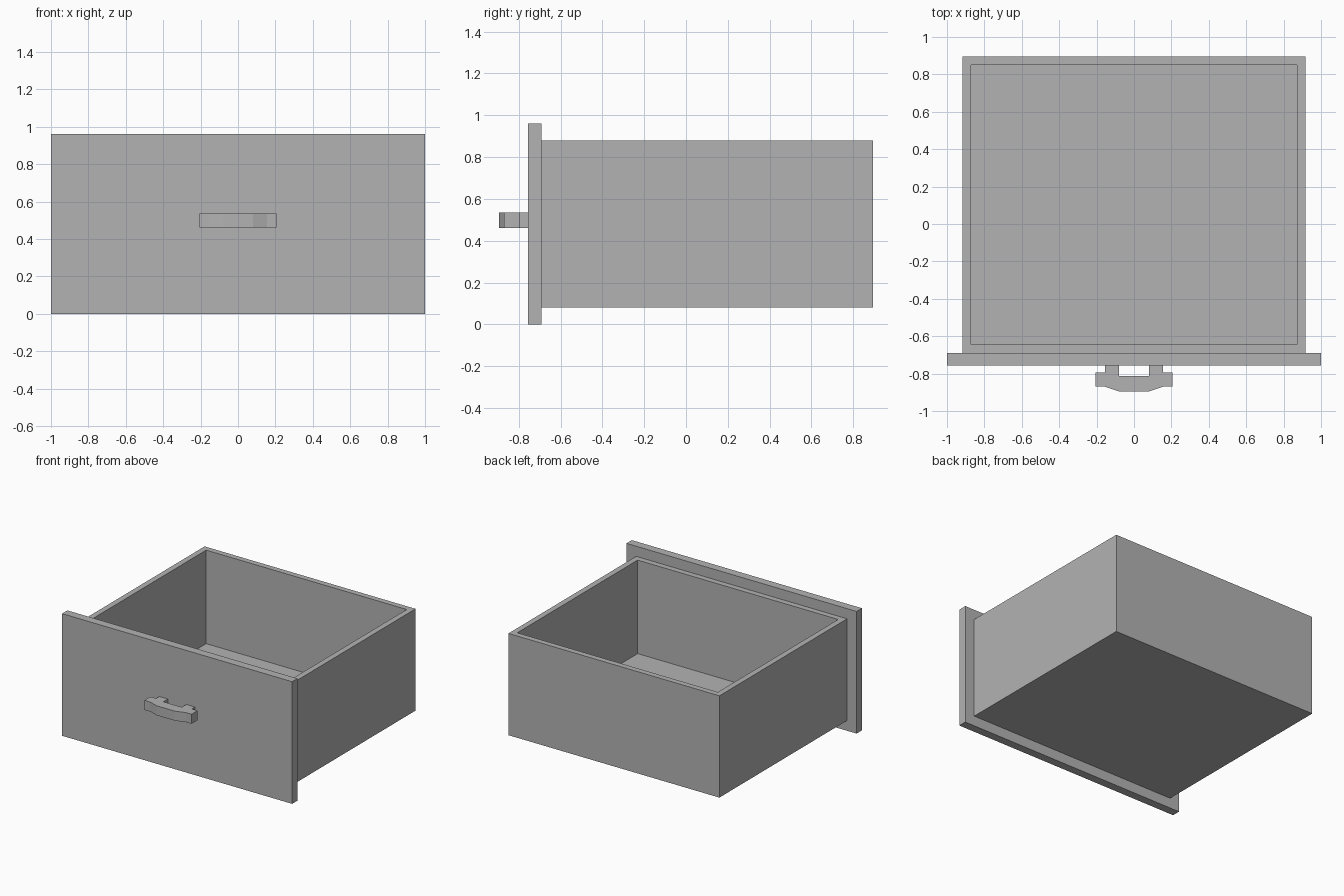
import bpy
import bmesh
from mathutils import Vector

cube = bpy.data.objects.get("Cube")
if cube:
    bpy.data.objects.remove(cube, do_unlink=True)

# One plain grey for the whole model
grey = bpy.data.materials.new("plain grey")
grey.use_nodes = True
colour = (0.45, 0.45, 0.45, 1)
grey.diffuse_color = colour
grey.node_tree.nodes["Principled BSDF"].inputs["Base Color"].default_value = colour


def add_object(name, bm):
    bmesh.ops.recalc_face_normals(bm, faces=bm.faces)
    mesh = bpy.data.meshes.new(name)
    bm.to_mesh(mesh)
    bm.free()
    mesh.materials.append(grey)
    obj = bpy.data.objects.new(name, mesh)
    bpy.context.collection.objects.link(obj)
    return obj


def prism(outline, bottom, top):
    """Extrude a plan outline upwards; return the mesh and its top face."""
    bm = bmesh.new()
    base = bm.faces.new([bm.verts.new((x, y, bottom)) for x, y in outline])
    result = bmesh.ops.extrude_face_region(bm, geom=[base], use_keep_orig=True)
    verts = [g for g in result["geom"] if isinstance(g, bmesh.types.BMVert)]
    lid = next(g for g in result["geom"] if isinstance(g, bmesh.types.BMFace))
    bmesh.ops.translate(bm, verts=verts, vec=Vector((0, 0, top - bottom)))
    bmesh.ops.recalc_face_normals(bm, faces=bm.faces)
    return bm, lid


def rectangle(half_width, front, back):
    return [(-half_width, front), (half_width, front),
            (half_width, back), (-half_width, back)]


# Open box: inset the top for the rim, then push the middle down to the floor
wall, box_bottom, box_top, floor_top = 0.045, 0.08, 0.88, 0.145
panel_front, panel_back = -0.756, -0.69
bm, lid = prism(rectangle(0.917, panel_back, 0.895), box_bottom, box_top)
bmesh.ops.inset_region(bm, faces=[lid], thickness=wall, use_even_offset=True)
well = bmesh.ops.extrude_discrete_faces(bm, faces=[lid])["faces"][0]
bmesh.ops.translate(bm, verts=well.verts, vec=Vector((0, 0, floor_top - box_top)))
add_object("drawer_box", bm)

# Wide front panel
bm, lid = prism(rectangle(1.0, panel_front, panel_back), 0, 0.96)
add_object("front_panel", bm)

# Pull handle: half outline from the front centre round to the inner post, mirrored
half = [(0.08, -0.895), (0.155, -0.87), (0.205, -0.87), (0.205, -0.795),
        (0.155, -0.795), (0.155, panel_front), (0.08, panel_front), (0.08, -0.812)]
outline = half + [(-x, y) for x, y in reversed(half)]
bm, lid = prism(outline, 0.46, 0.535)
add_object("pull_handle", bm)
